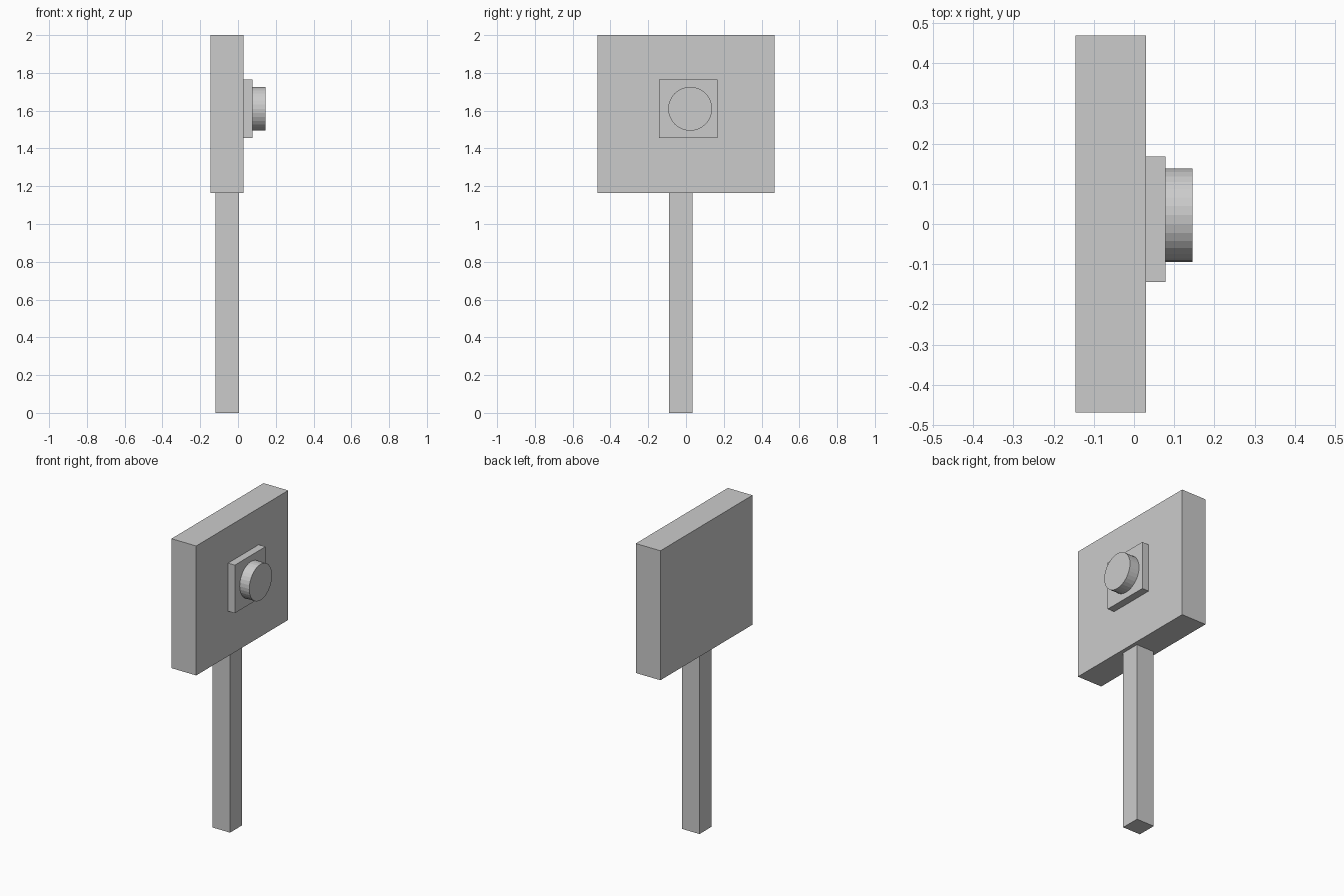
import bpy
import math

if "Cube" in bpy.data.objects:
    bpy.data.objects.remove(bpy.data.objects["Cube"])


def box(name, x, y, z):
    """Box from (min, max) extents on each axis."""
    spans = (x, y, z)
    bpy.ops.mesh.primitive_cube_add(size=1, location=[(a + b) / 2 for a, b in spans])
    ob = bpy.context.object
    ob.name = name
    ob.scale = [b - a for a, b in spans]
    bpy.ops.object.transform_apply(location=False, rotation=False, scale=True)
    return ob


# Upright post and the square board it carries
box("post", (-0.12, 0.006), (-0.09, 0.034), (0, 1.165))
box("board", (-0.146, 0.03), (-0.469, 0.469), (1.165, 2.0))

# Raised square plate on the board's right-hand face
box("button_plate", (0.03, 0.078), (-0.144, 0.168), (1.455, 1.765))

# Round button standing out from the plate
bpy.ops.mesh.primitive_cylinder_add(
    vertices=32, radius=0.116, depth=0.068,
    location=(0.112, 0.022, 1.61), rotation=(0, math.pi / 2, 0))
bpy.context.object.name = "round_button"
